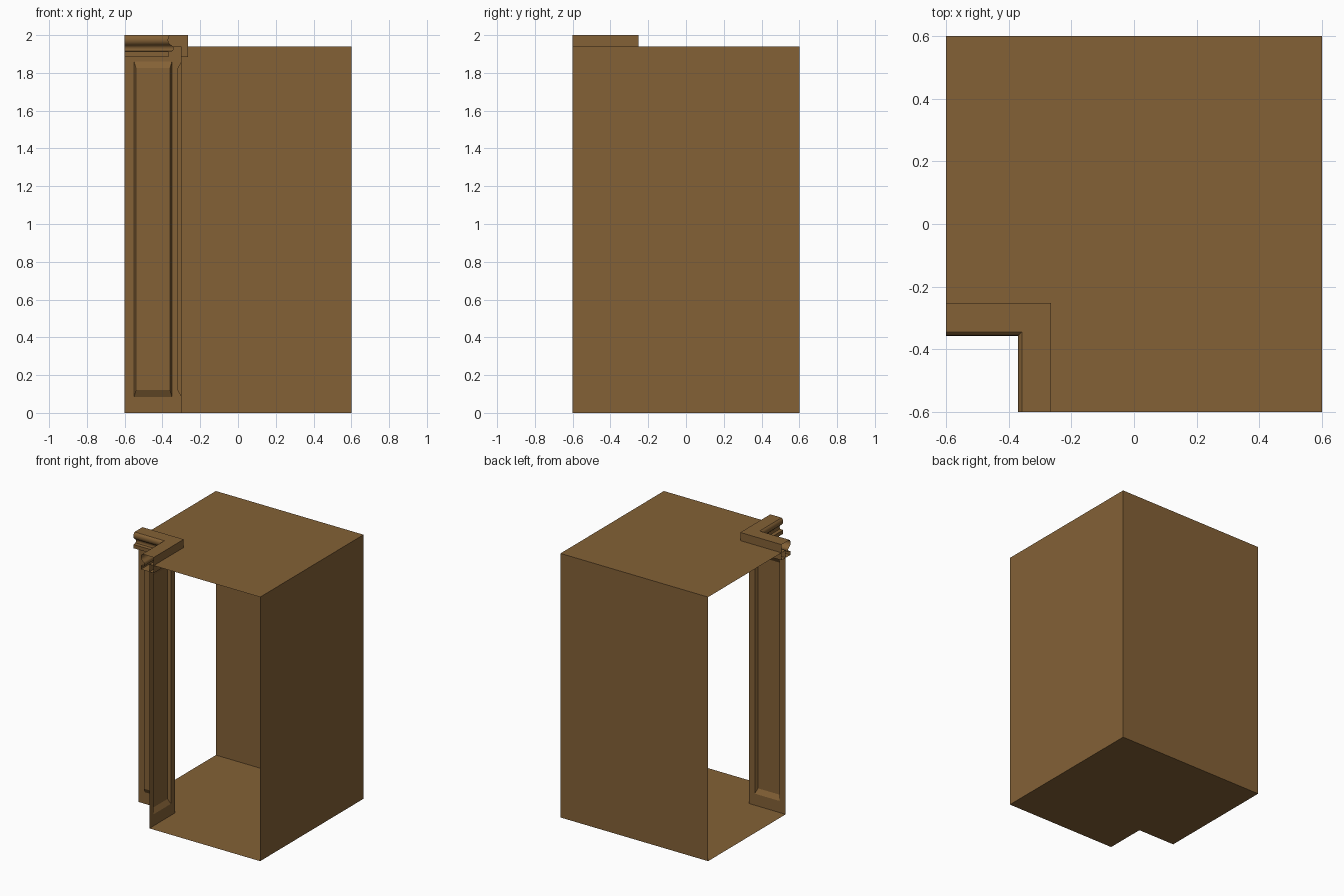
import bpy
import bmesh

if "Cube" in bpy.data.objects:
    bpy.data.objects.remove(bpy.data.objects["Cube"])

S = 0.6      # half width of the cabinet
N = -0.3     # planes of the notched corner
H = 1.94     # height of the cabinet body

wood = bpy.data.materials.new("brown_wood")
wood.diffuse_color = (0.23, 0.12, 0.037, 1)
wood.use_nodes = True
wood.node_tree.nodes["Principled BSDF"].inputs["Base Color"].default_value = wood.diffuse_color


def make_object(name, verts, faces):
    mesh = bpy.data.meshes.new(name)
    mesh.from_pydata(verts, [], faces)
    mesh.materials.append(wood)
    obj = bpy.data.objects.new(name, mesh)
    bpy.context.collection.objects.link(obj)
    return obj


# Floor and top: L-shaped sheets with the front left corner cut out
outline = [(N, -S), (S, -S), (S, S), (-S, S), (-S, N), (N, N)]
make_object("floor_sheet", [(x, y, 0) for x, y in reversed(outline)], [range(6)])
make_object("top_sheet", [(x, y, H) for x, y in outline], [range(6)])

# Back and right walls (front and left stay open)
for name, a, b in (("right_wall", (S, -S), (S, S)), ("back_wall", (S, S), (-S, S))):
    make_object(name, [(*a, 0), (*b, 0), (*b, H), (*a, H)], [(0, 1, 2, 3)])


# Corner panels: flat sheet with a bevelled raised field, mirrored over the diagonal
def corner_panel(name, swap):
    rings = [(-S, N, 0, H, 0),
             (-0.55, -0.35, 0.085, 1.86, 0),
             (-0.54, -0.36, 0.12, 1.825, 0.02)]
    verts = []
    for u0, u1, z0, z1, out in rings:
        for u, z in ((u0, z0), (u1, z0), (u1, z1), (u0, z1)):
            v = N - out
            verts.append((v, u, z) if swap else (u, v, z))
    faces = [(r + i, r + (i + 1) % 4, r + 4 + (i + 1) % 4, r + 4 + i)
             for r in (0, 4) for i in range(4)]
    faces.append((8, 9, 10, 11))
    if swap:
        faces = [f[::-1] for f in faces]
    make_object(name, verts, faces)


corner_panel("front_corner_panel", False)
corner_panel("side_corner_panel", True)

# Cornice: one profile (depth from the back, height) swept around the inner corner
profile = [(0, 1.885), (0, 2.0), (0.092, 2.0), (0.099, 1.995), (0.104, 1.983),
           (0.105, 1.972), (0.102, 1.96), (0.094, 1.95), (0.083, 1.943),
           (0.078, 1.937), (0.076, 1.925), (0.08, 1.915), (0.104, 1.912),
           (0.104, 1.885)]
BX, BY = -0.265, -0.252
n = len(profile)
verts = ([(-S, BY - d, z) for d, z in profile]
         + [(BX - d, BY - d, z) for d, z in profile]
         + [(BX - d, -S, z) for d, z in profile])
faces = [(s + i, s + (i + 1) % n, s + n + (i + 1) % n, s + n + i)
         for s in (0, n) for i in range(n)]
cornice = make_object("cornice", verts, faces)
bm = bmesh.new()
bm.from_mesh(cornice.data)
bmesh.ops.recalc_face_normals(bm, faces=bm.faces)
bm.to_mesh(cornice.data)
bm.free()
bpy.context.view_layer.objects.active = cornice
cornice.select_set(True)
bpy.ops.object.shade_smooth_by_angle(angle=0.6)
